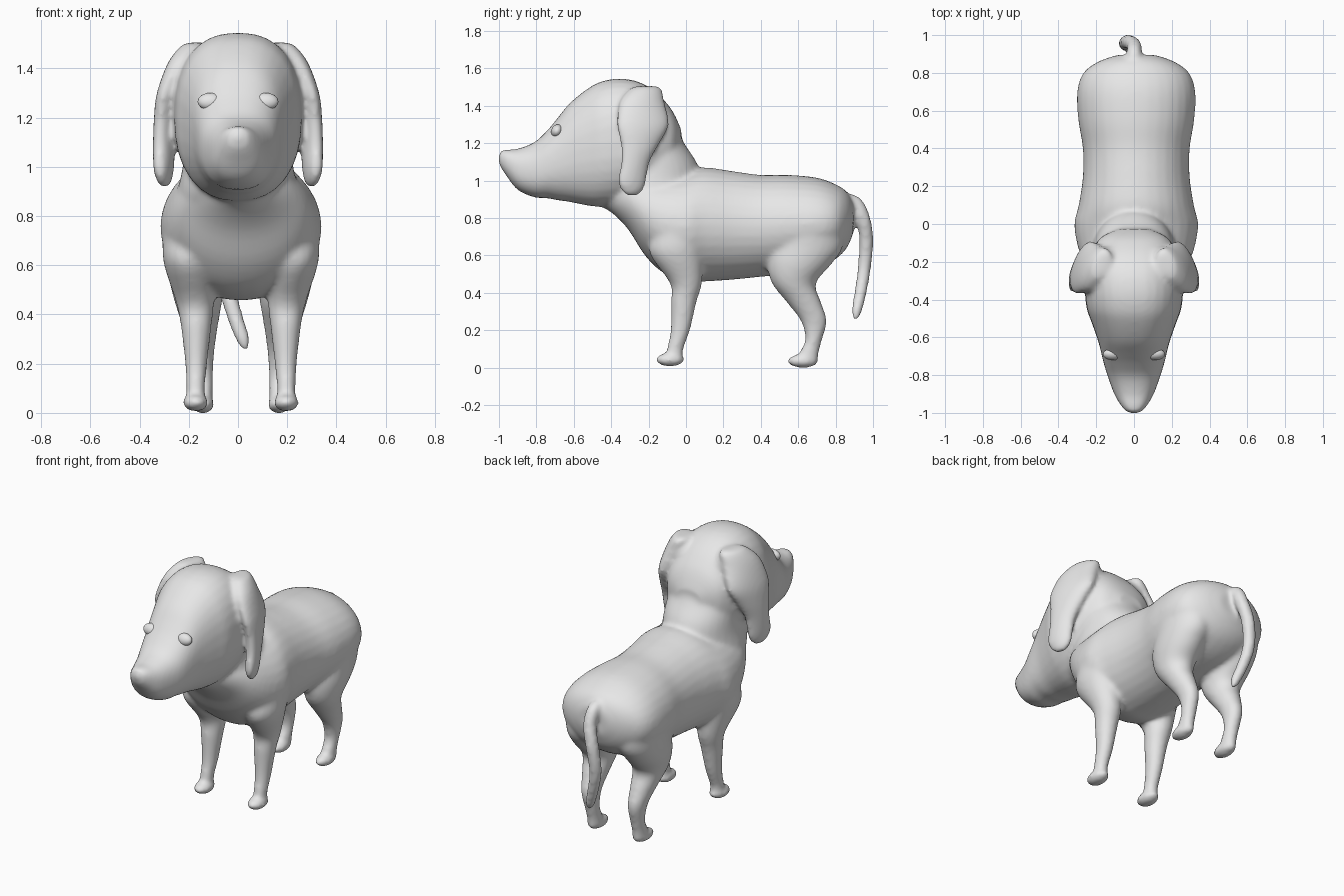
import bpy, bmesh, math
from mathutils import Vector, Matrix

cube = bpy.data.objects.get("Cube")
if cube:
    bpy.data.objects.remove(cube, do_unlink=True)

grey = bpy.data.materials.new("plain_grey")
grey.use_nodes = True
grey.diffuse_color = (0.8, 0.8, 0.8, 1)
for node in grey.node_tree.nodes:
    if node.type == 'BSDF_PRINCIPLED':
        node.inputs["Base Color"].default_value = (0.8, 0.8, 0.8, 1)


def refine(rows, steps=4):
    """Catmull-Rom interpolation of section rows."""
    out = []
    for i in range(len(rows) - 1):
        a, b, c, d = (rows[min(max(i + k, 0), len(rows) - 1)] for k in (-1, 0, 1, 2))
        for s in range(steps):
            t = s / steps
            out.append([q + 0.5 * t * (r - p + t * (2 * p - 5 * q + 4 * r - e
                        + t * (3 * (q - r) + e - p))) for p, q, r, e in zip(a, b, c, d)])
    return out + [list(rows[-1])]


def loft(bm, rings):
    """Skin a list of point rings and close both ends."""
    loops = [[bm.verts.new(p) for p in ring] for ring in rings]
    n = len(loops[0])
    faces = [bm.faces.new(loops[0]), bm.faces.new(loops[-1])]
    for lo, hi in zip(loops, loops[1:]):
        for i in range(n):
            j = (i + 1) % n
            faces.append(bm.faces.new((lo[i], lo[j], hi[j], hi[i])))
    bmesh.ops.recalc_face_normals(bm, faces=faces)


def circle(n=32, power=1.0):
    for i in range(n):
        a = math.tau * i / n
        c, s = math.cos(a), math.sin(a)
        yield (math.copysign(abs(c) ** power, c), math.copysign(abs(s) ** power, s))


def loft_along_y(bm, rows, power=1.0, shift=0.0):
    """Rows: y, top, bottom, half width."""
    loft(bm, [[(shift + c * w, y, (t + b) / 2 + s * (t - b) / 2)
               for c, s in circle(power=power)] for y, t, b, w in refine(rows)])


def loft_along_z(bm, rows, side=1, shear=0.0, shift=0.0):
    """Rows: z, centre x, centre y, x radius, y radius."""
    loft(bm, [[(shift + side * (x + c * rx - shear * s * ry), y + s * ry, z)
               for c, s in circle()] for z, x, y, rx, ry in refine(rows)])


def loft_along_path(bm, rows, radius):
    """Rows: x, y, z, radius scale."""
    points = refine(rows)
    rings = []
    for i, p in enumerate(points):
        ahead, behind = points[min(i + 1, len(points) - 1)], points[max(i - 1, 0)]
        along = Vector(ahead[:3]) - Vector(behind[:3])
        across = Vector((1, 0, 0))
        across = (across - across.project(along)).normalized()
        up = along.normalized().cross(across)
        rings.append([Vector(p[:3]) + radius * p[3] * (c * across + s * up)
                      for c, s in circle(16)])
    loft(bm, rings)


def ball(bm, centre, size, tilt=0.0):
    m = (Matrix.Translation(centre) @ Matrix.Rotation(tilt, 4, 'X')
         @ Matrix.Diagonal((*size, 1)))
    bmesh.ops.create_uvsphere(bm, u_segments=24, v_segments=16, radius=1, matrix=m)


def make(name, bm):
    mesh = bpy.data.meshes.new(name)
    bm.to_mesh(mesh)
    bm.free()
    mesh.materials.append(grey)
    for p in mesh.polygons:
        p.use_smooth = True
    obj = bpy.data.objects.new(name, mesh)
    bpy.context.collection.objects.link(obj)
    return obj


# Torso: everything down to the tail is fused into one skin
bm = bmesh.new()
lean = .012
loft_along_y(bm, [
    (-.47, .97, .865, .06), (-.4, 1.0, .83, .12), (-.31, 1.03, .74, .205),
    (-.22, 1.04, .60, .27), (-.12, 1.04, .505, .31), (0, 1.05, .46, .328),
    (.1, 1.07, .46, .305), (.25, 1.05, .47, .283), (.4, 1.03, .485, .283),
    (.55, 1.03, .50, .307), (.7, 1.015, .53, .313), (.8, .98, .58, .28),
    (.86, .94, .64, .2), (.895, .88, .72, .1)], shift=lean)
# Neck
loft_along_z(bm, [
    (.8, 0, -.14, .25, .2), (.9, 0, -.17, .245, .25), (1.0, 0, -.175, .225, .26),
    (1.1, 0, -.17, .215, .225), (1.21, 0, -.2, .21, .185), (1.32, 0, -.22, .2, .17)])
# Head and muzzle
loft_along_y(bm, [
    (-.025, 1.27, 1.16, .08), (-.06, 1.35, 1.08, .16), (-.1, 1.41, 1.02, .2),
    (-.17, 1.48, .95, .235), (-.26, 1.53, .9, .255), (-.36, 1.545, .87, .26),
    (-.45, 1.53, .86, .25), (-.52, 1.495, .865, .225), (-.62, 1.415, .885, .19),
    (-.69, 1.33, .895, .172), (-.74, 1.27, .905, .16), (-.81, 1.205, .91, .138),
    (-.9, 1.17, .95, .105), (-.96, 1.165, 1.025, .07), (-.997, 1.157, 1.08, .038)], power=.85)
# Nose
ball(bm, (0, -.952, 1.117), (.052, .052, .05))

front_leg = [
    (.93, .16, -.03, .08, .09), (.83, .205, -.025, .108, .13), (.7, .217, -.04, .102, .145),
    (.6, .212, -.05, .1, .14), (.45, .187, 0, .077, .085),
    (.35, .182, -.012, .062, .068), (.2, .182, -.03, .045, .052),
    (.1, .184, -.058, .038, .044), (.04, .184, -.062, .04, .045)]
hind_leg = [
    (.9, .15, .67, .1, .1), (.8, .175, .66, .128, .17), (.65, .172, .645, .128, .195),
    (.55, .178, .605, .115, .17), (.45, .173, .577, .096, .117), (.35, .166, .63, .072, .092),
    (.25, .16, .683, .052, .07), (.15, .156, .683, .042, .045), (.08, .155, .658, .04, .052),
    (.03, .155, .655, .04, .05)]
ear = [
    (1.505, .165, -.21, .03, .05), (1.49, .175, -.215, .055, .085),
    (1.42, .215, -.235, .065, .12), (1.3, .265, -.23, .055, .14),
    (1.2, .288, -.245, .047, .105), (1.1, .3, -.27, .042, .077), (1.0, .302, -.288, .038, .076),
    (.95, .3, -.288, .03, .06), (.925, .299, -.288, .018, .035), (.916, .299, -.288, .006, .01)]
for side in (-1, 1):
    loft_along_z(bm, front_leg, side, shift=lean)
    loft_along_z(bm, hind_leg, side, shift=lean)
    # Paws
    ball(bm, (lean + side * .184, -.085, .042), (.052, .077, .036))
    ball(bm, (lean + side * .155, .625, .035), (.047, .083, .037))
    # Floppy ear with its root on the skull
    loft_along_z(bm, ear, side, shear=.25)
    ball(bm, (side * .145, -.235, 1.375), (.135, .12, .125))

# Drooping tail
loft_along_path(bm, [
    (0, .8, .88, 1.1), (0, .895, .885, 1.1), (0, .945, .8, 1.1), (-.03, .964, .68, 1.08),
    (-.045, .953, .53, 1), (-.015, .933, .4, .92), (.02, .912, .3, .78),
    (.03, .908, .255, .35)], .036)

body = make("body", bm)
remesh = body.modifiers.new("fuse", 'REMESH')
remesh.mode = 'VOXEL'
remesh.voxel_size = .013
remesh.use_smooth_shade = True
smooth = body.modifiers.new("soften", 'SMOOTH')
smooth.factor = .5
smooth.iterations = 9

# Bulging eyes
for side, label in ((-1, "right"), (1, "left")):
    bm = bmesh.new()
    ball(bm, (side * .112, -.69, 1.265), (.052, .03, .036), tilt=-.4)
    make(label + "_eye", bm)
